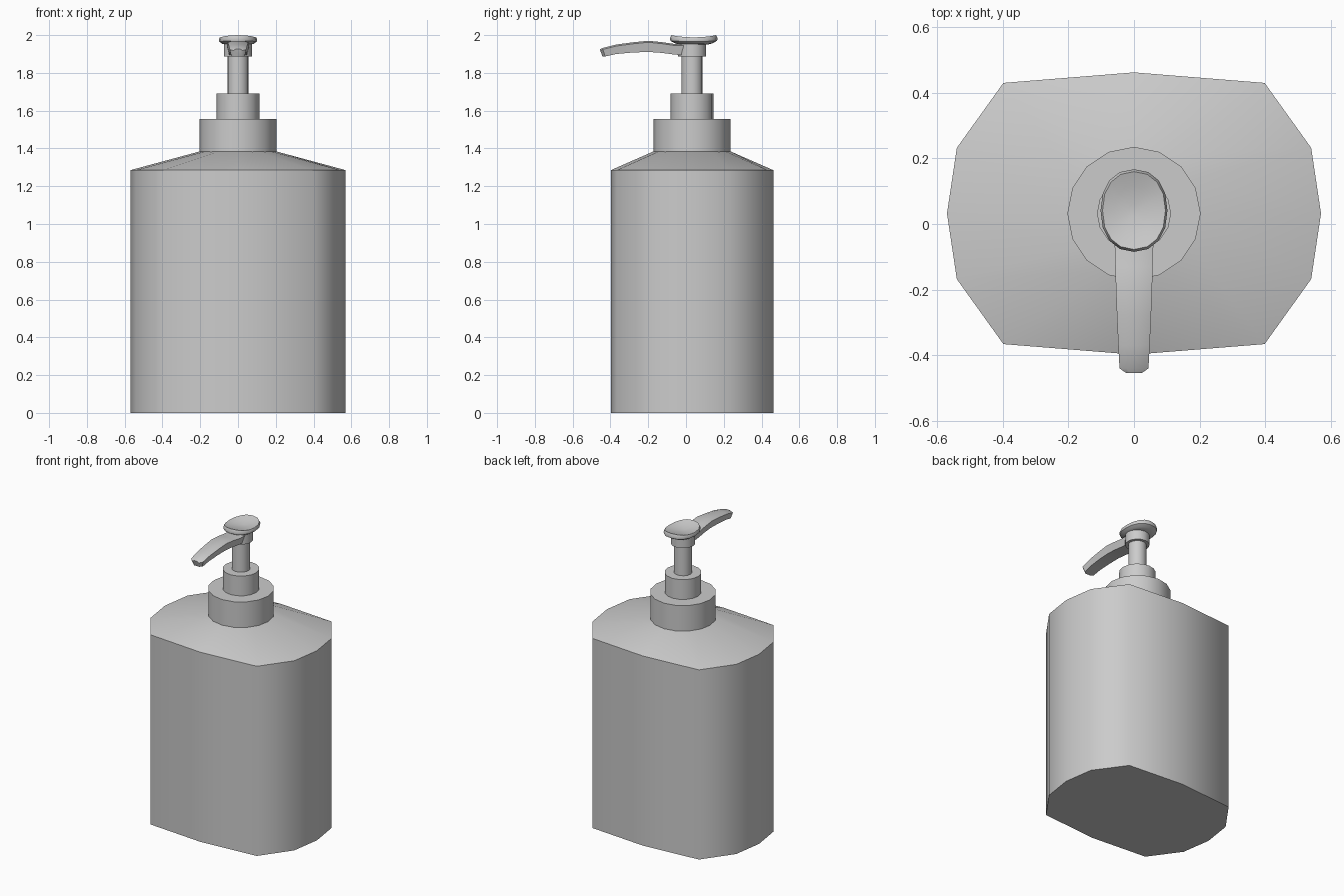
import bpy, bmesh, math

cube = bpy.data.objects.get("Cube")
if cube:
    bpy.data.objects.remove(cube, do_unlink=True)

AXIS_Y = 0.032  # the bottle axis sits a little behind the origin

grey = bpy.data.materials.new("plain grey")
grey.use_nodes = True
colour = (0.6, 0.6, 0.6, 1)
grey.diffuse_color = colour
for node in grey.node_tree.nodes:
    if node.type == 'BSDF_PRINCIPLED':
        node.inputs["Base Color"].default_value = colour


def loft(name, rings, angle=60):
    """Skin a list of equally long point rings and cap both ends."""
    bm = bmesh.new()
    loops = [[bm.verts.new(p) for p in ring] for ring in rings]
    n = len(loops[0])
    for a, b in zip(loops, loops[1:]):
        for i in range(n):
            j = (i + 1) % n
            bm.faces.new((a[i], a[j], b[j], b[i]))
    bm.faces.new(loops[0][::-1])
    bm.faces.new(loops[-1])
    bmesh.ops.recalc_face_normals(bm, faces=bm.faces)
    mesh = bpy.data.meshes.new(name)
    bm.to_mesh(mesh)
    bm.free()
    mesh.materials.append(grey)
    obj = bpy.data.objects.new(name, mesh)
    bpy.context.collection.objects.link(obj)
    bpy.ops.object.select_all(action='DESELECT')
    obj.select_set(True)
    bpy.context.view_layer.objects.active = obj
    bpy.ops.object.shade_smooth_by_angle(angle=math.radians(angle))
    return obj


def circle(r, z, n=16):
    return [(r * math.cos(i * math.tau / n),
             AXIS_Y + r * math.sin(i * math.tau / n), z) for i in range(n)]


def cylinder(name, r, z0, z1):
    return loft(name, [circle(r, z0), circle(r, z1)])


# Bottle: a quarter outline mirrored into twelve sides, then a sloping shoulder
quarter = [(0.57, 0), (0.54, 0.2), (0.398, 0.398), (0, 0.43)]
half = quarter + [(-x, y) for x, y in quarter[2::-1]]
outline = half + [(x, -y) for x, y in half[-2:0:-1]]


def footprint(z):
    return [(x, AXIS_Y + y, z) for x, y in outline]


loft("bottle", [footprint(0), footprint(1.285), circle(0.207, 1.383, 12)], 50)
# The vertical corners of the bottle stay softly shaded
bottle = bpy.data.objects["bottle"]
for edge in bottle.data.edges:
    a, b = (bottle.data.vertices[i].co for i in edge.vertices)
    if abs(a.z - b.z) > 1:
        edge.use_edge_sharp = False

# Pump column
cylinder("collar", 0.203, 1.37, 1.556)
cylinder("neck", 0.113, 1.55, 1.69)
cylinder("stem", 0.056, 1.68, 1.9)
cylinder("pump_head", 0.075, 1.886, 1.962)

# Spout: y, half width, bottom and top height along its length
sections = [
    (0.03, 0.06, 1.89, 1.952),
    (-0.06, 0.059, 1.897, 1.953),
    (-0.13, 0.057, 1.906, 1.963),
    (-0.2, 0.055, 1.911, 1.97),
    (-0.28, 0.052, 1.908, 1.962),
    (-0.37, 0.048, 1.9, 1.95),
    (-0.44, 0.044, 1.887, 1.932),
    (-0.454, 0.024, 1.887, 1.926),
]
spout_rings = []
for y, w, z0, z1 in sections:
    edge_z = z1 - 0.008
    lean = 0.012 if y < -0.4 else 0
    spout_rings.append([
        (-0.8 * w, y + lean, z0), (0.8 * w, y + lean, z0), (w, y, edge_z),
        (0.5 * w, y, z1), (-0.5 * w, y, z1), (-w, y, edge_z)])
loft("spout", spout_rings, 40)


# Press pad: dished oval plate with its front and back ends turned up
def oval(scale, z, rise, n=16):
    ring = []
    for i in range(n):
        c, s = math.cos(i * math.tau / n), math.sin(i * math.tau / n)
        x = math.copysign(abs(c) ** 0.9, c)
        y = math.copysign(abs(s) ** 0.9, s)
        ring.append((0.102 * scale * x, 0.041 + 0.126 * scale * y,
                     z + rise * s * s))
    return ring


loft("press_pad", [
    oval(0.6, 1.95, 0),
    oval(0.8, 1.953, 0.004),
    oval(0.98, 1.966, 0.004),
    oval(1.0, 1.976, 0.008),
    oval(0.94, 1.988, 0.012),
    oval(0.6, 1.98, 0.006),
    oval(0.15, 1.976, 0),
], 40)
